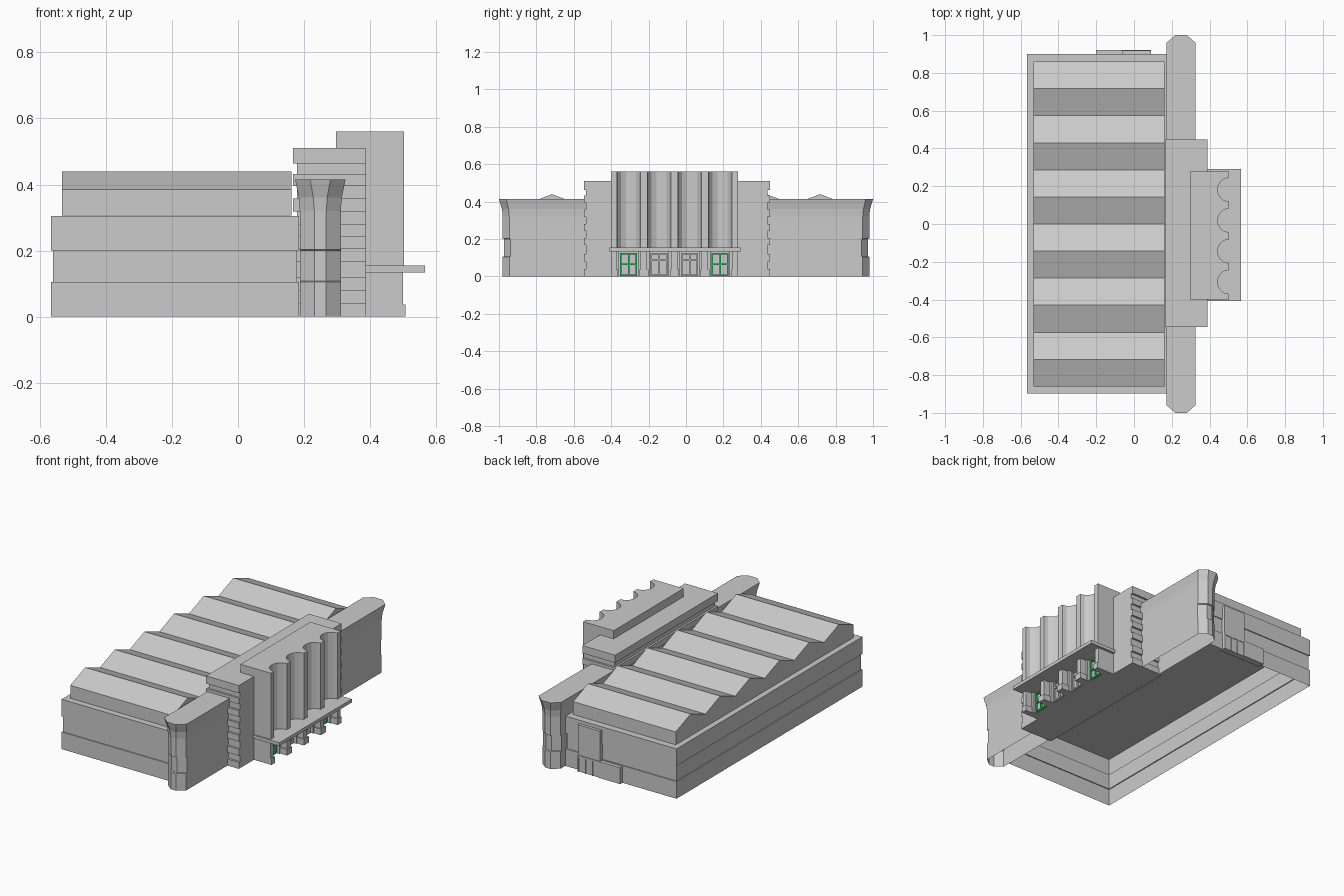
import bpy, bmesh, math

if "Cube" in bpy.data.objects:
    bpy.data.objects.remove(bpy.data.objects["Cube"])


def make_object(name, bm, mat=None):
    me = bpy.data.meshes.new(name)
    bm.to_mesh(me)
    bm.free()
    ob = bpy.data.objects.new(name, me)
    bpy.context.collection.objects.link(ob)
    if mat:
        me.materials.append(mat)
    return ob


def loft(name, rings, mat=None, bottom=True):
    """Skin a shell through equal-length rings of 3D points; bottom cap optional."""
    bm = bmesh.new()
    vs = [[bm.verts.new(p) for p in r] for r in rings]
    n = len(rings[0])
    for a, b in zip(vs, vs[1:]):
        for i in range(n):
            j = (i + 1) % n
            bm.faces.new((a[i], a[j], b[j], b[i]))
    low = bm.faces.new(vs[0][::-1])
    bm.faces.new(vs[-1])
    bmesh.ops.recalc_face_normals(bm, faces=bm.faces)
    if not bottom:
        bmesh.ops.delete(bm, geom=[low], context='FACES_ONLY')
    return make_object(name, bm, mat)


def rect(x0, x1, y0, y1, z, d=0.0):
    """Rectangle ring at height z, shrunk by d."""
    return [(x0 + d, y0 + d, z), (x1 - d, y0 + d, z),
            (x1 - d, y1 - d, z), (x0 + d, y1 - d, z)]


def box(name, x0, x1, y0, y1, z0, z1, mat=None):
    return loft(name, [rect(x0, x1, y0, y1, z0), rect(x0, x1, y0, y1, z1)], mat)


green = bpy.data.materials.new("green_paint")
green.diffuse_color = (0.03, 0.65, 0.16, 1)
green.use_nodes = True
green.node_tree.nodes["Principled BSDF"].inputs["Base Color"].default_value = green.diffuse_color

# Hall walls: open-bottomed shell in three bands, the middle one slightly set back
levels = [(0, 0), (0.105, 0), (0.105, 0.006), (0.2, 0.006), (0.2, 0), (0.305, 0)]
loft("hall_walls", [rect(-0.566, 0.185, -0.897, 0.9, z, d) for z, d in levels], bottom=False)

# Hall roof: six gables across the hall
gables, half = 6, 0.86
step = half / gables
profile = [(-half, 0.306)]
for i in range(2 * gables + 1):
    profile.append((-half + i * step, 0.44 if i % 2 else 0.385))
profile.append((half, 0.306))
loft("gabled_roof", [[(x, y, z) for y, z in profile] for x in (-0.533, 0.162)])


# Long front wing: open-bottomed, chamfered ends and a flared top
def wing_ring(z, half_x, half_y, flat, shoulder, cx=0.249):
    quarter = [(flat, half_y), (half_x, shoulder)]
    pts = quarter + [(x, -y) for x, y in quarter[::-1]]
    pts += [(-x, -y) for x, y in quarter] + [(-x, y) for x, y in quarter[::-1]]
    return [(cx + x, y, z) for x, y in pts]


base = (0.062, 0.98, 0.018, 0.945)
inset = (0.062, 0.972, 0.018, 0.937)
wing = [(0, *base), (0.105, *base), (0.108, *inset), (0.2, *inset),
        (0.203, *base), (0.32, *base), (0.36, 0.065, 0.984, 0.021, 0.948),
        (0.40, 0.073, 0.996, 0.028, 0.958), (0.415, 0.076, 1.0, 0.031, 0.96)]
loft("front_wing", [wing_ring(*w) for w in wing], bottom=False)

# Banded block behind the entrance: slabs and grooves on the sides, flush front
edges = [0, 0.04, 0.08, 0.12, 0.167, 0.206, 0.243, 0.28, 0.318, 0.357, 0.395, 0.432, 0.463, 0.51]
rings = []
for i, (z0, z1) in enumerate(zip(edges, edges[1:])):
    d = 0.012 if i % 2 else 0.0
    rings += [rect(0.166, 0.388 + d, -0.546, 0.448, z, d) for z in (z0, z1)]
loft("banded_block", rings)

# Entrance tower: four concave flutes in its front
cy, pitch, r = -0.0625, 0.163, 0.063
y_lo, y_hi = -0.4, 0.277
front, back = 0.502, 0.296
doors = [cy + (i - 1.5) * pitch for i in range(4)]
outline = [(back, y_hi), (back, y_lo), (front, y_lo)]
segments = 7
for c in doors:
    for k in range(segments + 1):
        a = math.pi * k / segments
        outline.append((front - 0.95 * r * math.sin(a), c - r * math.cos(a)))
outline.append((front, y_hi))
loft("fluted_tower", [[(x, y, z) for x, y in outline] for z in (0.14, 0.56)])

# Canopy and recessed doorway wall
box("canopy", 0.378, 0.566, -0.408, 0.292, 0.134, 0.155)
box("doorway_wall", 0.295, 0.435, y_lo, y_hi, 0, 0.14)

# Piers between the doors, with jambs and plinths
for i in range(5):
    c = cy + (i - 2) * pitch
    clip = lambda h: (max(c - h, y_lo), min(c + h, y_hi))
    box("pier", 0.42, 0.5, *clip(0.017), 0, 0.138)
    box("pier_jamb", 0.42, 0.46, *clip(0.031), 0, 0.138)
    box("pier_plinth", 0.42, 0.507, *clip(0.024), 0, 0.037)


# Doors: outer pair green, inner pair grey, each a frame with glazing bars
def door(name, c, mat, cross_bars):
    x0, x1, w, t = 0.43, 0.446, 0.046, 0.008
    for y in (c - w, c - t / 2, c + w - t):
        box(name + "_upright", x0, x1, y, y + t, 0.003, 0.126, mat)
    for z in (0.003, *cross_bars, 0.118):
        box(name + "_rail", x0, x1, c - w, c + w, z, z + t, mat)


for i, c in enumerate(doors):
    if i in (0, 3):
        door("green_door", c, green, (0.06,))
    else:
        door("grey_door", c, None, (0.085,))

# Loading bay on the rear end wall: tall panel, low porch, small posts
box("bay_panel", -0.06, 0.09, 0.88, 0.918, 0.0, 0.285)
box("bay_porch", -0.2, -0.06, 0.88, 0.922, 0.0, 0.1)
box("bay_lintel", -0.06, 0.09, 0.88, 0.922, 0.088, 0.1)
for i in range(4):
    x = -0.06 + i * 0.047
    box("bay_post", x, x + 0.008, 0.88, 0.922, 0.0, 0.09)
